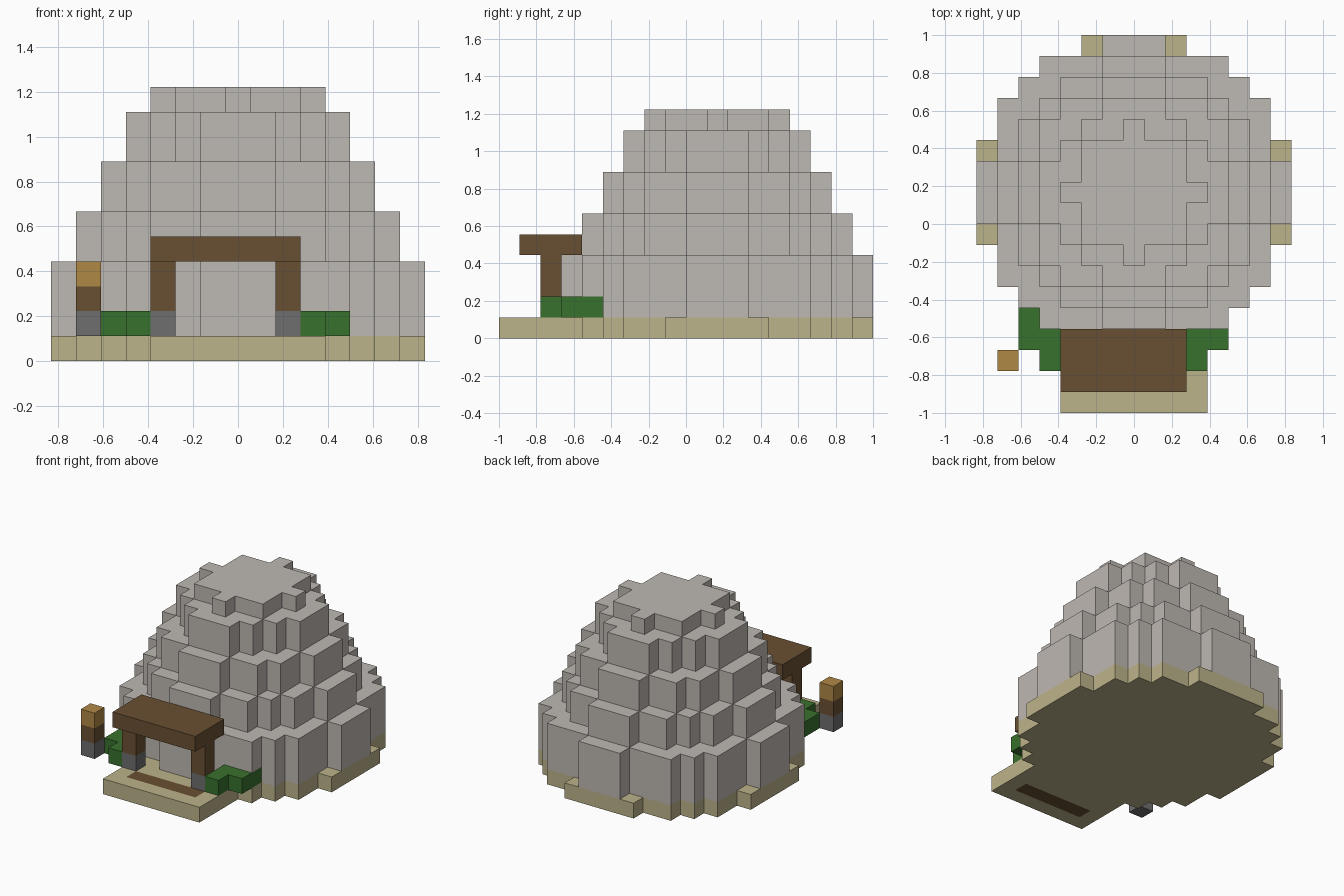
import bpy
import bmesh

cube = bpy.data.objects.get("Cube")
if cube:
    bpy.data.objects.remove(cube, do_unlink=True)

U = 1 / 9              # edge length of one block
CX, CY = 7, 10         # centre block of the dome on the 15 x 18 grid


def material(name, rgb):
    """Flat material from an sRGB colour given in 0-255."""
    lin = [((c / 255 + 0.055) / 1.055) ** 2.4 for c in rgb] + [1.0]
    m = bpy.data.materials.new(name)
    m.use_nodes = True
    m.diffuse_color = lin
    bsdf = m.node_tree.nodes["Principled BSDF"]
    bsdf.inputs["Base Color"].default_value = lin
    bsdf.inputs["Roughness"].default_value = 0.9
    return m


STONE = material("pale stone", (190, 184, 178))
SAND = material("sand", (188, 179, 138))
WOOD = material("dark wood", (105, 80, 50))
LEAF = material("leaf green", (57, 113, 45))
ROCK = material("grey rock", (110, 110, 112))
GLOW = material("lamp orange", (176, 136, 69))


def rect(i0, i1, j0, j1):
    """Blocks in an inclusive range of columns and rows."""
    return {(i, j) for i in range(i0, i1 + 1) for j in range(j0, j1 + 1)}


def disc(limit):
    """Blocks whose squared distance from the dome centre is within limit."""
    return {(CX + a, CY + b) for a in range(-8, 9) for b in range(-8, 9)
            if a * a + b * b <= limit}


def prism(name, cells, z0, z1, mat):
    """Extrude a stepped footprint of blocks from level z0 to z1."""
    bm = bmesh.new()
    for i, j in sorted(cells):
        corners = ((i, j), (i + 1, j), (i + 1, j + 1), (i, j + 1))
        bm.faces.new([bm.verts.new(((x - 7.5) * U, (y - 9) * U, z0 * U))
                      for x, y in corners])
    bmesh.ops.remove_doubles(bm, verts=bm.verts, dist=0.001)
    top = bmesh.ops.extrude_face_region(bm, geom=bm.faces[:],
                                        use_keep_orig=True)
    moved = [g for g in top["geom"] if isinstance(g, bmesh.types.BMVert)]
    bmesh.ops.translate(bm, verts=moved, vec=(0, 0, (z1 - z0) * U))
    bmesh.ops.recalc_face_normals(bm, faces=bm.faces)
    bmesh.ops.dissolve_limit(bm, angle_limit=0.01,
                             verts=bm.verts, edges=bm.edges)
    bmesh.ops.triangulate(bm, faces=[f for f in bm.faces if len(f.verts) > 4])
    me = bpy.data.meshes.new(name)
    bm.to_mesh(me)
    bm.free()
    me.materials.append(mat)
    ob = bpy.data.objects.new(name, me)
    bpy.context.collection.objects.link(ob)
    return ob


# Sand base with front porch, and the wooden doormat set into it
mat_cells = rect(5, 9, 1, 1)
prism("sand_base", (disc(53) | rect(4, 10, 0, 3)) - mat_cells, 0, 1, SAND)
prism("doormat", mat_cells, 0, 1, WOOD)

# Bushes either side of the porch
left_bush = {(10, 2), (10, 3), (11, 3), (11, 4)}
right_bush = {(3, 2), (3, 3), (2, 3), (2, 4)}
prism("left_bush", left_bush, 1, 2, LEAF)
prism("right_bush", right_bush, 1, 2, LEAF)

# Stone dome in shrinking round tiers; the lowest course makes room for a bush
prism("dome_footing", disc(52) - left_bush, 1, 2, STONE)
tiers = [(52, 2, 4), (37, 4, 6), (26, 6, 8), (17, 8, 10), (9, 10, 11)]
for n, (limit, z0, z1) in enumerate(tiers, 1):
    prism(f"dome_tier_{n}", disc(limit), z0, z1, STONE)

# Porch posts on rock feet, with the wooden roof
for side, i in (("right", 4), ("left", 9)):
    prism(f"{side}_post_foot", {(i, 2)}, 1, 2, ROCK)
    prism(f"{side}_post", {(i, 2)}, 2, 4, WOOD)
prism("porch_roof", rect(4, 9, 1, 3), 4, 5, WOOD)

# Lamp post
for n, (part, m) in enumerate((("foot", ROCK), ("post", WOOD), ("light", GLOW)), 1):
    prism(f"lamp_{part}", {(1, 2)}, n, n + 1, m)
